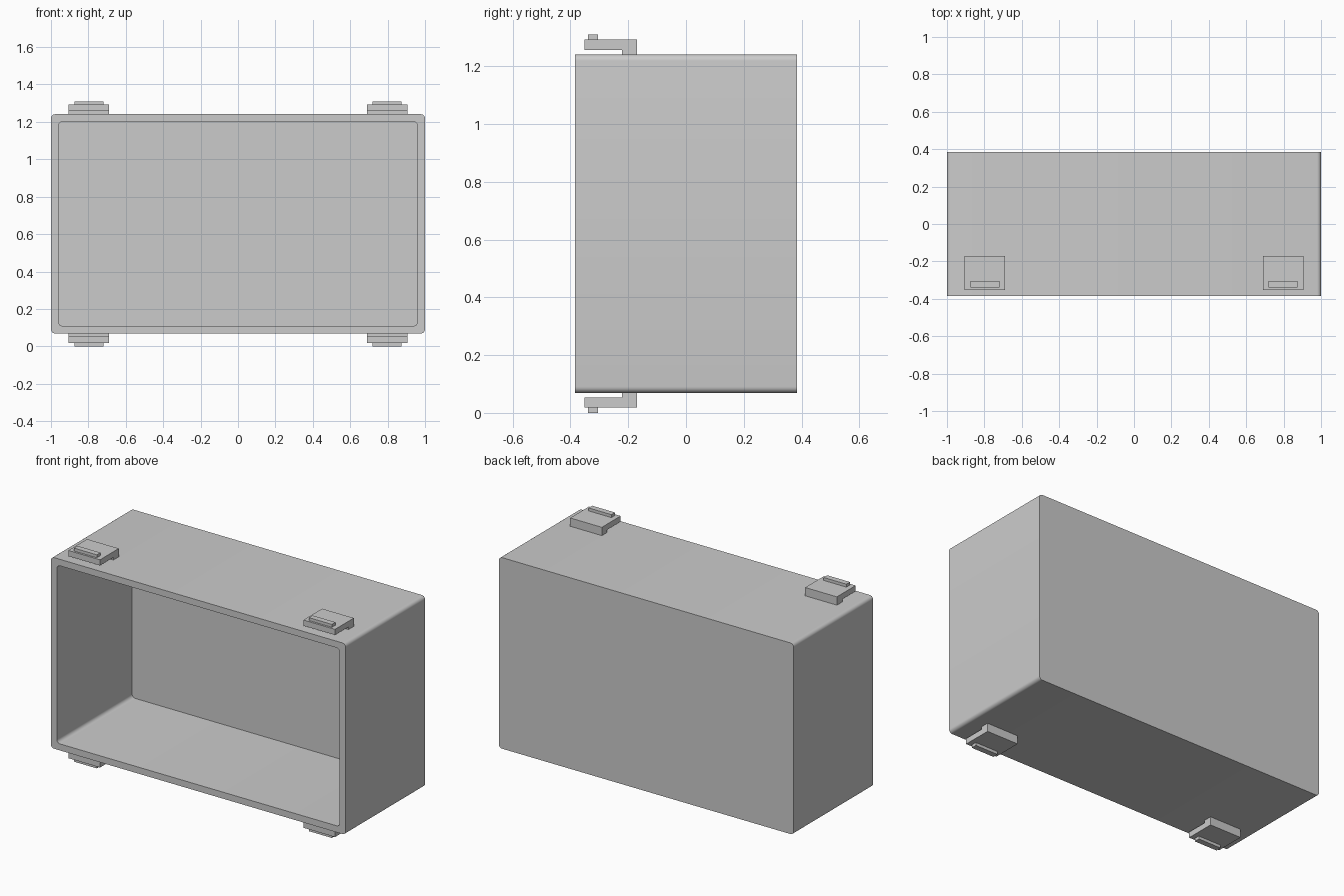
import bpy, bmesh, math

if "Cube" in bpy.data.objects:
    bpy.data.objects.remove(bpy.data.objects["Cube"])

MID_Z = 0.655  # the model is symmetric about this height


def finish(bm, name):
    bmesh.ops.recalc_face_normals(bm, faces=bm.faces)
    mesh = bpy.data.meshes.new(name)
    bm.to_mesh(mesh)
    bm.free()
    ob = bpy.data.objects.new(name, mesh)
    ob.location.z = MID_Z
    bpy.context.collection.objects.link(ob)
    return ob


def rounded_loop(bm, half_x, half_z, r, y, steps=6):
    """Loop of vertices around a rounded rectangle at depth y."""
    verts = []
    for i, (sx, sz) in enumerate([(1, 1), (-1, 1), (-1, -1), (1, -1)]):
        for k in range(steps + 1):
            a = math.pi / 2 * (i + k / steps)
            verts.append(bm.verts.new((sx * (half_x - r) + r * math.cos(a), y,
                                       sz * (half_z - r) + r * math.sin(a))))
    return verts


def prism(bm, profile, x0, x1):
    """Extrude a (y, z) profile along x."""
    a = [bm.verts.new((x0, y, z)) for y, z in profile]
    b = [bm.verts.new((x1, y, z)) for y, z in profile]
    bm.faces.new(a)
    bm.faces.new(b[::-1])
    for i in range(len(a)):
        j = (i + 1) % len(a)
        bm.faces.new((a[i], b[i], b[j], a[j]))


# open-fronted case: outer skin, front rim, inner skin, both back panels
bm = bmesh.new()
loops = [rounded_loop(bm, 1.0, 0.586, 0.022, 0.385),
         rounded_loop(bm, 1.0, 0.586, 0.022, -0.385),
         rounded_loop(bm, 0.96, 0.546, 0.022, -0.385),
         rounded_loop(bm, 0.96, 0.546, 0.022, 0.345)]
for p, q in zip(loops, loops[1:]):
    for i in range(len(p)):
        j = (i + 1) % len(p)
        bm.faces.new((p[i], p[j], q[j], q[i]))
bm.faces.new(loops[0])
bm.faces.new(loops[-1])
case = finish(bm, "case")
bpy.context.view_layer.objects.active = case
case.select_set(True)
bpy.ops.object.shade_smooth_by_angle(angle=math.radians(30))

# hooked clips with a small grip ridge, mirrored to all four places
bm = bmesh.new()
prism(bm, [(-0.17, 0.575), (-0.17, 0.637), (-0.352, 0.637),
           (-0.352, 0.602), (-0.222, 0.602), (-0.222, 0.575)], 0.69, 0.905)
clips = finish(bm, "clips")
bm = bmesh.new()
prism(bm, [(-0.34, 0.63), (-0.305, 0.63), (-0.305, 0.655), (-0.34, 0.655)],
      0.72, 0.875)
ridges = finish(bm, "clip_ridges")
for ob in (clips, ridges):
    mod = ob.modifiers.new("mirror", 'MIRROR')
    mod.use_axis = (True, False, True)
